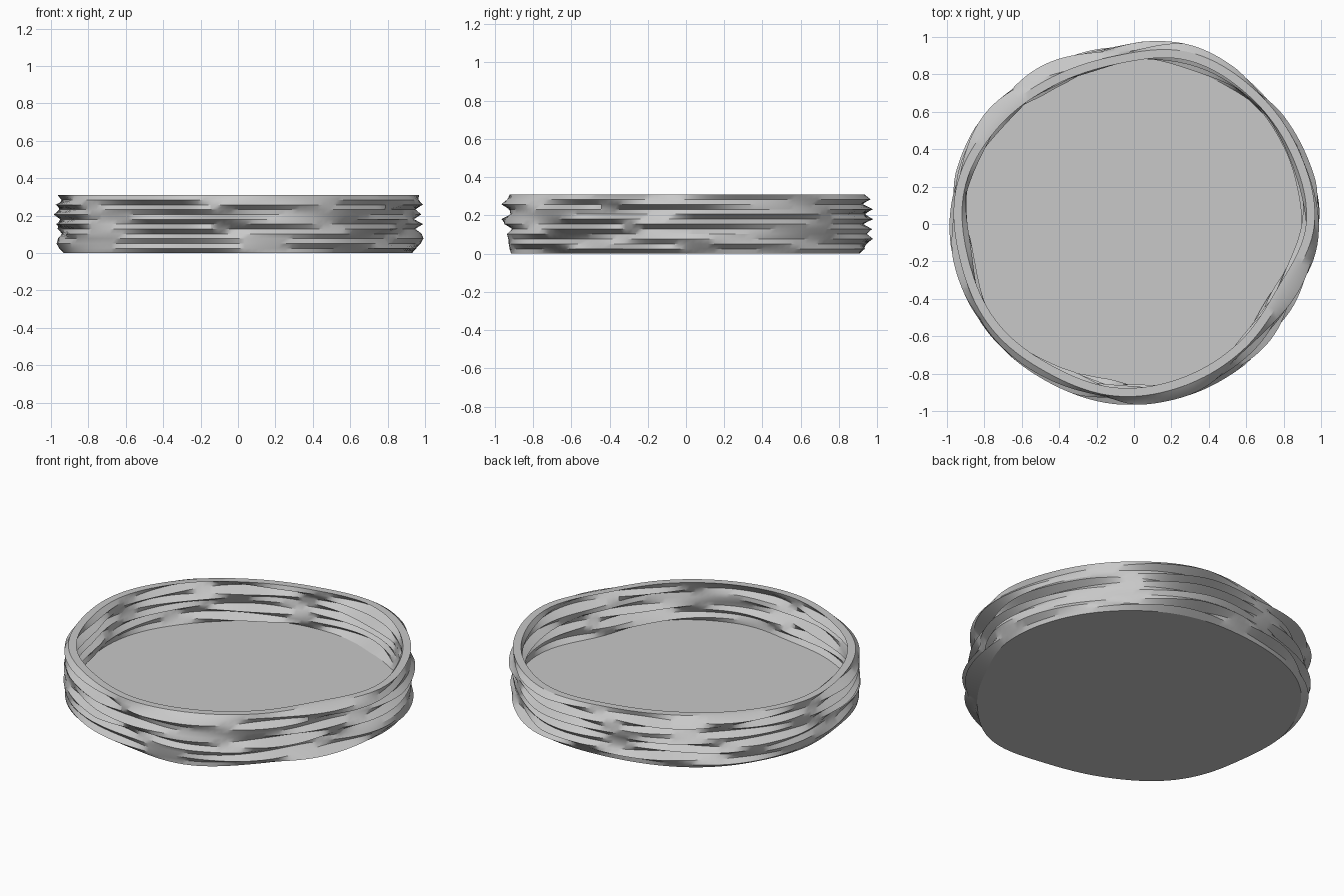
import bpy, bmesh, math, random

cube = bpy.data.objects.get("Cube")
if cube:
    bpy.data.objects.remove(cube, do_unlink=True)

random.seed(3)
SEGMENTS = 160
HEIGHT = 0.31
WALL = 0.045
FLOOR_LEVEL = 2

# Even-angle values, starting at +x: rim radius, wall radius, wall waviness
RIM = [0.965, 0.965, 0.965, 0.965, 0.905, 0.9, 0.935, 0.97,
       0.95, 0.945, 0.92, 0.925, 0.905, 0.89, 0.885]
MIDDLE = [0.965, 0.97, 0.965, 0.965, 0.93, 0.935, 0.955, 0.967,
          0.955, 0.965, 0.938, 0.93, 0.945, 0.91, 0.92]
SPREAD = [0.035, 0.02, 0.02, 0.035, 0.03, 0.04, 0.035, 0.022,
          0.028, 0.008, 0.022, 0.035, 0.015, 0.045, 0.06]

# How far each ring swells at +x, +y, -x and -y, from the base upwards
SWELL = [(-3, -3, -4, -1), (-1, -2, -1, -1), (0, 1, 1, -2), (2, 3, -1, -1),
         (1, 0, -3, -2), (-2, 2, -2, -3), (2, -1, 1, 1), (-2, 3, -2, 3),
         (0, 0, 3, -2), (-2, 3, -2, -1), (2, -1, 1, 3), (0, -1, -3, 0)]
LEVELS = len(SWELL) + 1


def smooth_loop(values, angle):
    """Smooth closed curve through evenly spaced values."""
    t = angle / math.tau * len(values)
    i, f = int(t), t % 1
    a, b, c, d = (values[(i + k) % len(values)] for k in (-1, 0, 1, 2))
    return b + f / 2 * (c - a + f * (2 * a - 5 * b + 4 * c - d
                                     + f * (3 * (b - c) + d - a)))


def make_wave(level):
    """One wavy ring that meets its four swells, with free lobes between."""
    right, back, left, front = (s / 3 for s in SWELL[level])
    even = (right + left + back + front) / 4
    oval = (right + left - back - front) / 4
    twist = random.uniform(0.3, 0.8) * (-1) ** level
    lean = random.uniform(-0.4, 0.4)

    def radius(angle):
        wave = (even * math.cos(4 * angle) + oval * math.cos(2 * angle)
                + (right - left) / 2 * math.cos(5 * angle)
                + (back - front) / 2 * math.sin(5 * angle)
                + twist * math.sin(4 * angle) + lean * math.sin(2 * angle))
        if level == 0:
            wave = 0.3 * wave - 0.8
        wave = max(-1.3, min(1.1, wave))
        return smooth_loop(MIDDLE, angle) + smooth_loop(SPREAD, angle) * wave
    return radius


waves = [make_wave(k) for k in range(LEVELS - 1)]
waves.append(lambda angle: smooth_loop(RIM, angle))


def add_ring(bm, level, inset):
    ring = []
    for s in range(SEGMENTS):
        angle = math.tau * s / SEGMENTS
        r = waves[level](angle) - inset
        ring.append(bm.verts.new((r * math.cos(angle), r * math.sin(angle),
                                  HEIGHT * level / (LEVELS - 1))))
    return ring


def bridge(bm, low, high):
    for s in range(SEGMENTS):
        n = (s + 1) % SEGMENTS
        bm.faces.new((low[s], low[n], high[n], high[s]))


# Outer wall upwards, over the rim, then inner wall down to the floor
bm = bmesh.new()
rings = [add_ring(bm, k, 0) for k in range(LEVELS)]
rings += [add_ring(bm, k, WALL) for k in range(LEVELS - 1, FLOOR_LEVEL - 1, -1)]
for low, high in zip(rings, rings[1:]):
    bridge(bm, low, high)

# Flat underside and floor
bm.faces.new(list(reversed(rings[0])))
bm.faces.new(rings[-1])
bmesh.ops.recalc_face_normals(bm, faces=bm.faces)

mesh = bpy.data.meshes.new("wavy_dish")
bm.to_mesh(mesh)
bm.free()
dish = bpy.data.objects.new("wavy_dish", mesh)
bpy.context.collection.objects.link(dish)

# Plain grey finish
grey = bpy.data.materials.new("light_grey")
grey.use_nodes = True
color = (0.58, 0.58, 0.58, 1)
grey.diffuse_color = color
grey.node_tree.nodes["Principled BSDF"].inputs["Base Color"].default_value = color
mesh.materials.append(grey)

# Smooth around the rings, crisp on the ridges, flat floor and underside
bpy.ops.object.select_all(action='DESELECT')
dish.select_set(True)
bpy.context.view_layer.objects.active = dish
bpy.ops.object.shade_smooth_by_angle(angle=math.radians(30))
for face in mesh.polygons:
    if len(face.vertices) > 4:
        face.use_smooth = False
